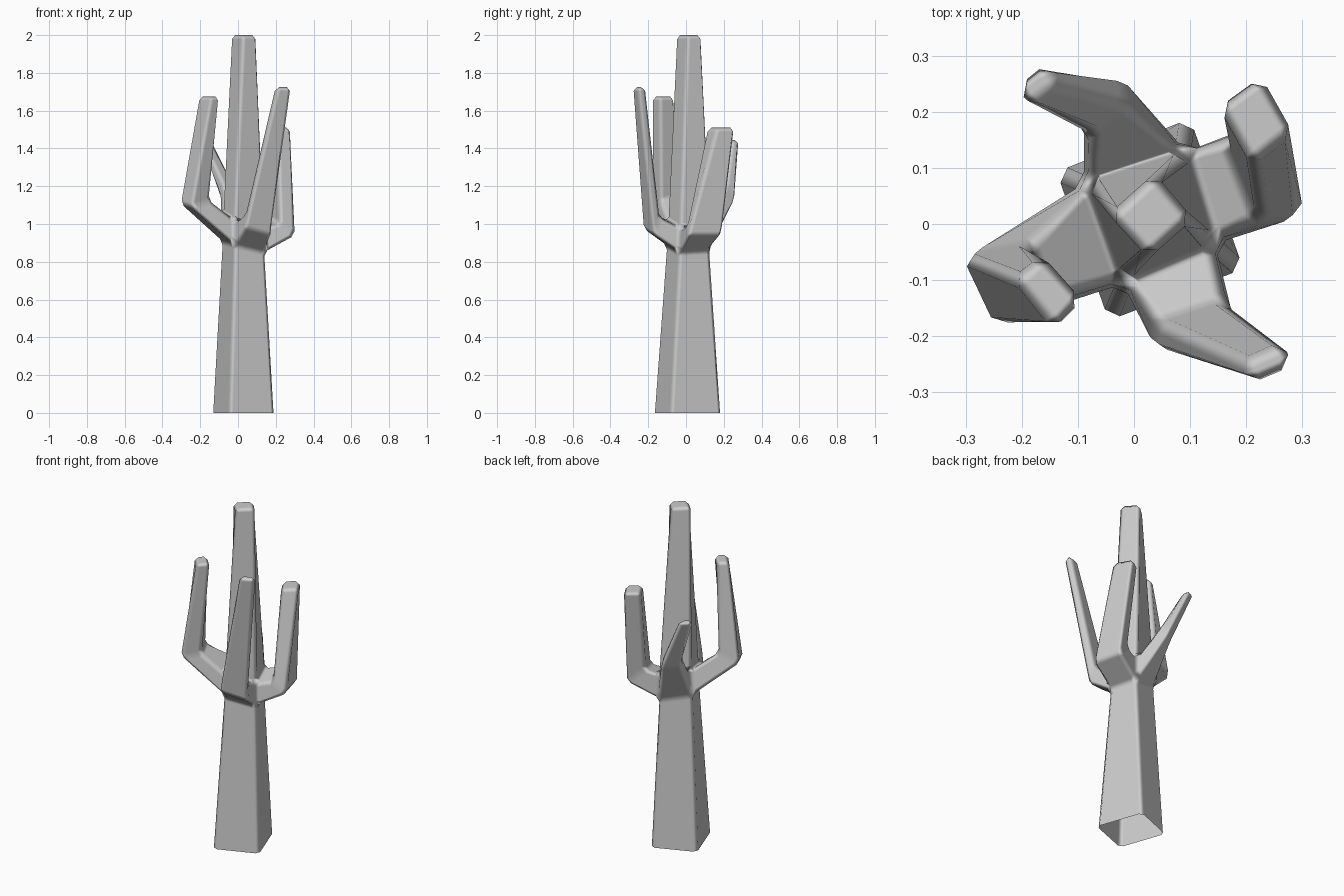
import bpy, bmesh

if "Cube" in bpy.data.objects:
    bpy.data.objects.remove(bpy.data.objects["Cube"])

bm = bmesh.new()


def ring(points, z=None):
    """Add four vertices, with one shared height if z is given."""
    return [bm.verts.new(p if z is None else (p[0], p[1], z)) for p in points]


def bridge(a, b):
    """Skin two four-point rings together."""
    for i in range(4):
        j = (i + 1) % 4
        bm.faces.new((a[i], a[j], b[j], b[i]))


# trunk, open underneath: corners ordered left, front, right, back
base = ring([(-.138, .093), (-.045, -.172), (.195, -.08), (.1, .188)], 0)
low = ring([(-.088, .072, .91), (-.018, -.108, .89), (.145, -.035, .85), (.092, .128, .86)])
bridge(base, low)

# central stem rising from the fork
high = ring([(-.083, .075, 1.06), (-.02, -.1, 1.02), (.14, -.032, .98), (.092, .13, 1.01)])
stem_top = ring([(-.045, .015), (.028, -.06), (.105, .01), (.035, .09)], 2.0)
bridge(high, stem_top)
bm.faces.new(stem_top)


def arm(i, elbow, tip, z):
    """Grow an arm from side i of the fork, through a mitred elbow, to a capped tip."""
    j = (i + 1) % 4
    mouth = [low[i], low[j], high[j], high[i]]
    bend, end = ring(elbow), ring(tip, z)
    bridge(mouth, bend)
    bridge(bend, end)
    bm.faces.new(end)


# left arm
arm(0, [(-.31, -.055, 1.11), (-.25, -.185, 1.09), (-.15, -.135, 1.12), (-.185, -.035, 1.15)],
    [(-.215, -.10), (-.14, -.19), (-.09, -.135), (-.165, -.055)], 1.675)
# front arm
arm(1, [(.035, -.23, .98), (.18, -.172, .94), (.162, -.135, 1.03), (.04, -.175, 1.06)],
    [(.21, -.287), (.285, -.255), (.268, -.21), (.19, -.245)], 1.725)
# right arm
arm(2, [(.305, .01, .94), (.26, .195, .94), (.165, .15, 1.03), (.222, .008, 1.0)],
    [(.285, .165), (.225, .265), (.15, .21), (.21, .105)], 1.51)
# back arm
arm(3, [(-.02, .27, 1.13), (-.10, .182, 1.13), (-.07, .155, 1.2), (-.015, .215, 1.21)],
    [(-.16, .29), (-.215, .25), (-.19, .205), (-.135, .245)], 1.445)

bmesh.ops.recalc_face_normals(bm, faces=bm.faces)
for f in bm.faces:
    f.smooth = True
mesh = bpy.data.meshes.new("branching_trunk")
bm.to_mesh(mesh)
bm.free()
trunk = bpy.data.objects.new("branching_trunk", mesh)
bpy.context.collection.objects.link(trunk)

# chamfer every edge, keeping the large faces flat
bevel = trunk.modifiers.new("chamfer", 'BEVEL')
bevel.limit_method = 'NONE'
bevel.width = .021
bevel.segments = 1
bevel.use_clamp_overlap = True
bevel.harden_normals = True
